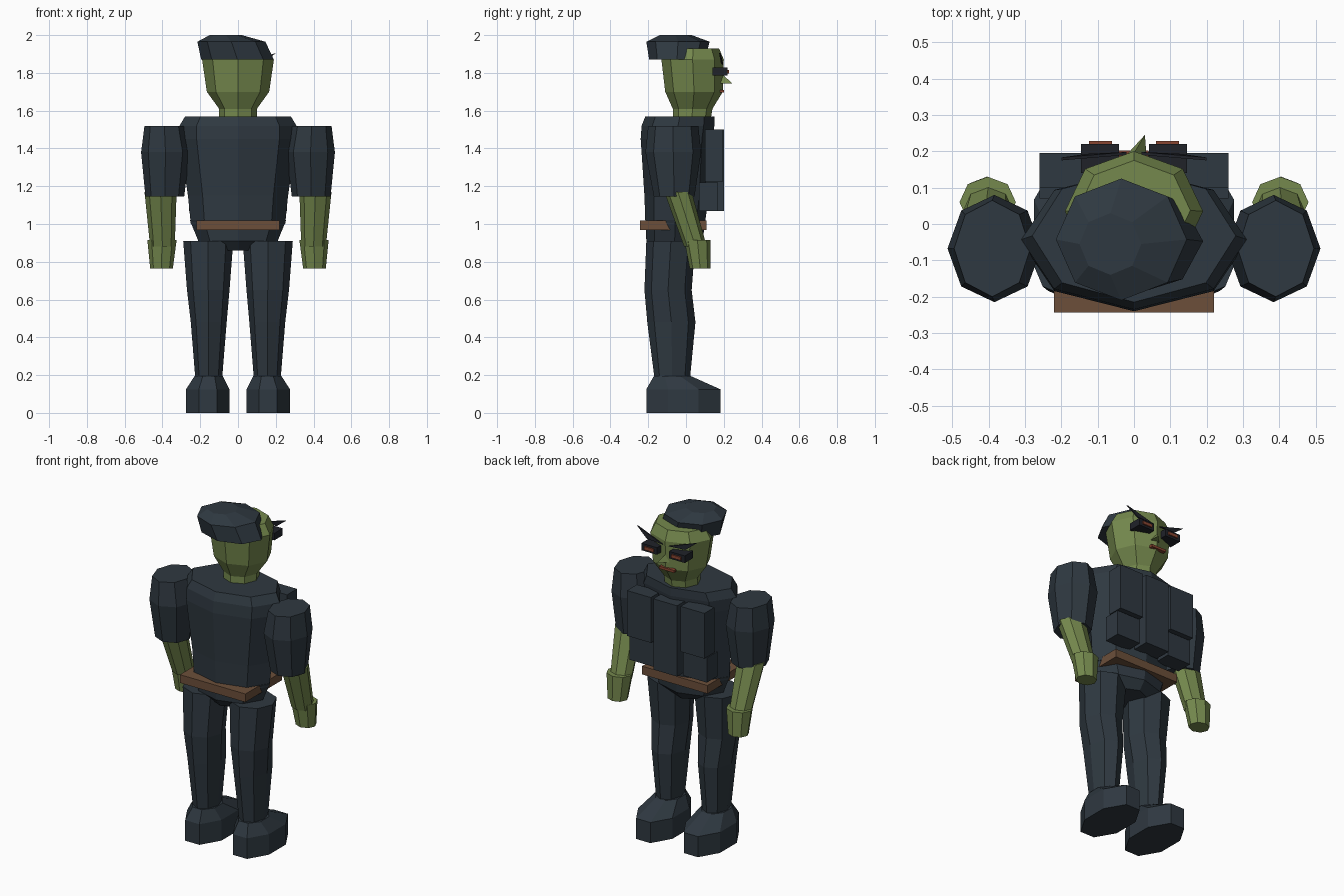
import bpy, bmesh, math

if "Cube" in bpy.data.objects:
    bpy.data.objects.remove(bpy.data.objects["Cube"])


def material(name, rgb):
    m = bpy.data.materials.new(name)
    m.diffuse_color = (*rgb, 1)
    m.use_nodes = True
    m.node_tree.nodes["Principled BSDF"].inputs["Base Color"].default_value = m.diffuse_color
    return m


NAVY = material("dark slate cloth", (0.028, 0.040, 0.052))
GREEN = material("green skin", (0.178, 0.250, 0.075))
BROWN = material("brown leather", (0.150, 0.078, 0.042))
BLACK = material("near black", (0.014, 0.016, 0.022))
RED = material("rust red", (0.25, 0.06, 0.03))


def finish(name, bm, mat):
    bmesh.ops.recalc_face_normals(bm, faces=bm.faces)
    me = bpy.data.meshes.new(name)
    bm.to_mesh(me)
    bm.free()
    me.materials.append(mat)
    ob = bpy.data.objects.new(name, me)
    bpy.context.collection.objects.link(ob)
    return ob


def loft(name, rings, mat, flat=False, side=1, n=8):
    """Faceted tube through rings given as (z, x0, x1, y0, y1)."""
    bm = bmesh.new()
    phase = math.pi / n if flat else 0
    k = 1 / math.cos(phase)
    loops = []
    for z, x0, x1, y0, y1 in rings:
        loop = []
        for i in range(n):
            a = 2 * math.pi * i / n + phase
            x = (x0 + x1) / 2 + k * (x1 - x0) / 2 * math.cos(a)
            y = (y0 + y1) / 2 + k * (y1 - y0) / 2 * math.sin(a)
            loop.append(bm.verts.new((side * x, y, z)))
        loops.append(loop)
    for a, b in zip(loops, loops[1:]):
        for i in range(n):
            j = (i + 1) % n
            bm.faces.new((a[i], a[j], b[j], b[i]))
    bm.faces.new(loops[0])
    bm.faces.new(loops[-1])
    return finish(name, bm, mat)


def box(name, x0, x1, y0, y1, z0, z1, mat):
    bm = bmesh.new()
    bmesh.ops.create_cube(bm, size=1)
    for v in bm.verts:
        v.co = ((x0 + x1) / 2 + v.co.x * (x1 - x0),
                (y0 + y1) / 2 + v.co.y * (y1 - y0),
                (z0 + z1) / 2 + v.co.z * (z1 - z0))
    return finish(name, bm, mat)


def hull(name, points, mat):
    bm = bmesh.new()
    bmesh.ops.convex_hull(bm, input=[bm.verts.new(p) for p in points])
    return finish(name, bm, mat)


# Torso, hips and belt
loft("torso", [(1.00, -.25, .25, -.215, .10), (1.15, -.265, .265, -.22, .12),
               (1.45, -.31, .31, -.24, .14), (1.52, -.31, .31, -.235, .15),
               (1.57, -.28, .28, -.215, .15)], NAVY)
loft("hips", [(.86, -.10, .10, -.17, .05), (.91, -.21, .21, -.21, .09),
              (1.02, -.255, .255, -.215, .10)], NAVY)
box("belt", -.22, .22, -.243, .108, .968, 1.018, BROWN)

# Head, neck and soft hat
loft("head", [(1.55, -.10, .10, -.07, .13), (1.61, -.10, .10, -.07, .14),
              (1.70, -.165, .165, -.11, .195), (1.87, -.19, .19, -.13, .20),
              (1.93, -.155, .155, -.10, .175)], GREEN)
loft("hat", [(1.87, -.195, .19, -.195, .10), (1.965, -.215, .145, -.21, .125),
             (2.00, -.15, .02, -.14, .03)], NAVY)
hull("nose", [(-.03, .18, 1.745), (.035, .18, 1.745), (0, .195, 1.79),
              (.03, .245, 1.745)], GREEN)
box("mouth", -.06, .04, .18, .202, 1.695, 1.71, RED)

# Chest plate in the middle
box("middle_chest_plate", -.08, .08, .10, .20, 1.07, 1.50, NAVY)

for s, tag in ((1, "right"), (-1, "left")):
    # Eyes and brows
    lo, hi = sorted((s * .041, s * .146))
    box(tag + "_eye", lo, hi, .14, .22, 1.785, 1.828, BLACK)
    lo, hi = sorted((s * .06, s * .124))
    box(tag + "_pupil", lo, hi, .219, .228, 1.797, 1.816, RED)
    hull(tag + "_brow", [(s * x, y + d, z) for d in (0, .008) for x, y, z in
                         ((.02, .19, 1.845), (.20, .175, 1.905), (.13, .185, 1.85))], BLACK)
    # Chest pouches
    lo, hi = sorted((s * .10, s * .26))
    box(tag + "_chest_plate", lo, hi, .10, .195, 1.225, 1.50, NAVY)
    box(tag + "_pouch", lo, hi, .07, .17, 1.07, 1.22, NAVY)
    # Arms
    loft(tag + "_sleeve", [(1.145, .285, .49, -.17, .045), (1.38, .255, .513, -.215, .08),
                           (1.52, .285, .495, -.20, .065)], NAVY, side=s)
    loft(tag + "_forearm", [(.88, .335, .465, -.01, .11), (1.17, .325, .495, -.115, .03)],
         GREEN, side=s)
    loft(tag + "_hand", [(.765, .345, .465, .02, .13), (.915, .325, .48, -.01, .13)],
         GREEN, side=s)
    # Legs and shoes
    loft(tag + "_leg", [(.17, .085, .225, -.165, .02), (.48, .06, .25, -.205, .05),
                        (.65, .045, .27, -.22, .03), (.91, .025, .29, -.21, .05)],
         NAVY, side=s)
    loft(tag + "_shoe", [(0, .045, .275, -.21, .182), (.125, .045, .275, -.21, .182),
                         (.195, .08, .23, -.17, .025)], NAVY, flat=True, side=s)
